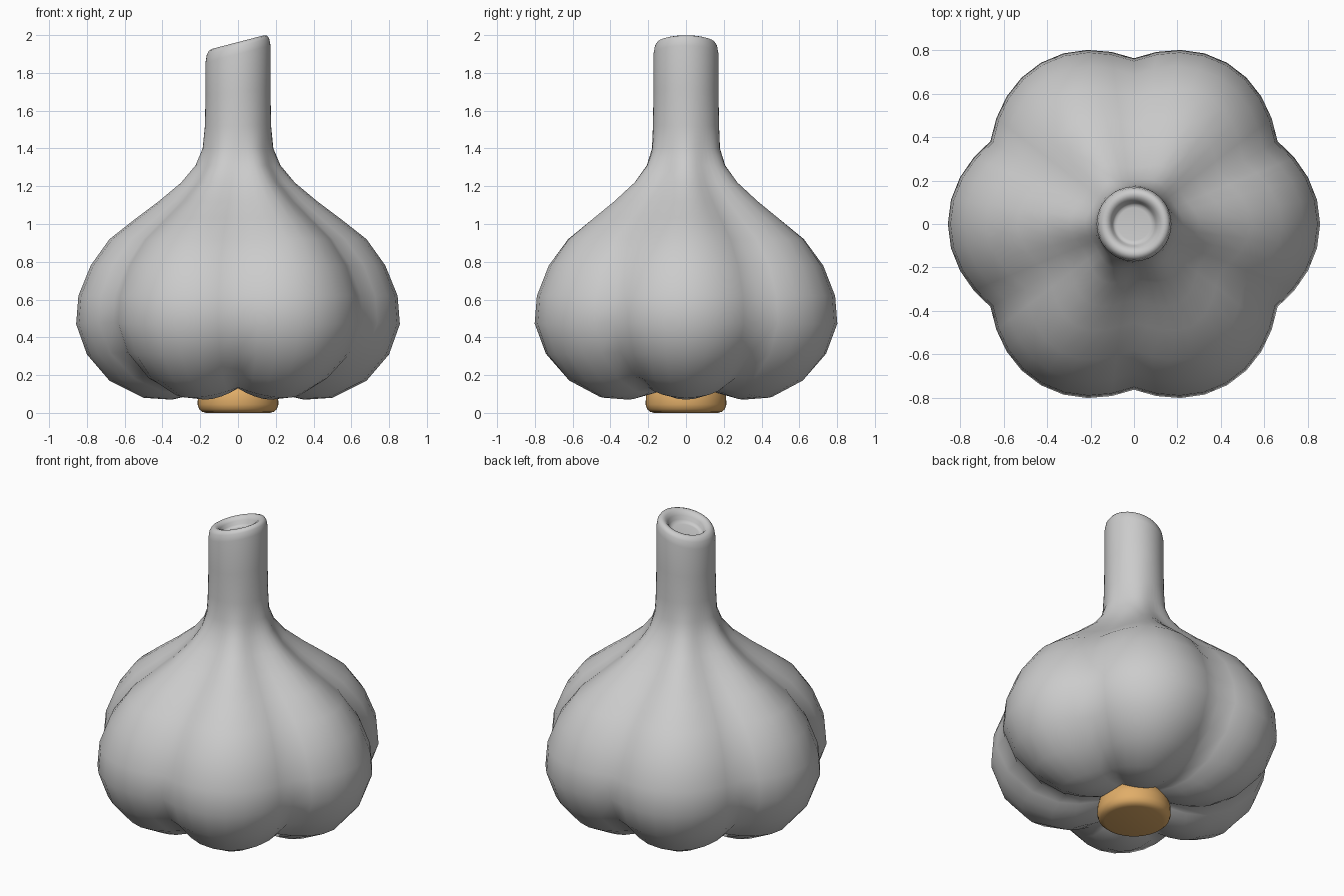
import bpy, bmesh, math

if "Cube" in bpy.data.objects:
    bpy.data.objects.remove(bpy.data.objects["Cube"], do_unlink=True)

LOBES = 6
SEGMENTS = 48


def material(name, color):
    m = bpy.data.materials.new(name)
    m.use_nodes = True
    m.diffuse_color = color
    m.node_tree.nodes["Principled BSDF"].inputs["Base Color"].default_value = color
    return m


def lathe(name, rings, mat):
    """Skin a stack of rings; each ring is a function of angle giving a point."""
    bm = bmesh.new()
    loops = [[bm.verts.new(ring(2 * math.pi * i / SEGMENTS)) for i in range(SEGMENTS)]
             for ring in rings]
    for a, b in zip(loops, loops[1:]):
        for i in range(SEGMENTS):
            j = (i + 1) % SEGMENTS
            bm.faces.new((a[i], a[j], b[j], b[i]))
    bm.faces.new(loops[0][::-1])
    bm.faces.new(loops[-1])
    mesh = bpy.data.meshes.new(name)
    bm.to_mesh(mesh)
    bm.free()
    mesh.materials.append(mat)
    mesh.shade_smooth()
    obj = bpy.data.objects.new(name, mesh)
    bpy.context.collection.objects.link(obj)
    return obj


def clove_ring(crest, valley):
    """Scalloped ring: round crests meeting in creases, softer near the neck."""
    def point(a):
        t = abs(math.cos(LOBES / 2 * a))
        soft = min(max((crest[1] - 0.85) / 0.3, 0), 1)
        t += (t * t - t) * soft
        r, z = (v + (c - v) * t for c, v in zip(crest, valley))
        return r * math.cos(a), r * math.sin(a), z
    return point


def round_ring(r, z, slope=0):
    """Plain ring, tilted up towards +x by the slope."""
    return lambda a: (r * math.cos(a), r * math.sin(a), z + slope * r * math.cos(a))


skin = material("garlic skin", (0.6, 0.6, 0.6, 1))
tan = material("root tan", (0.75, 0.42, 0.14, 1))

# Cloves: (radius, height) along the crest and along the crease
crests = [(0.1, 0.16), (0.22, 0.1), (0.35, 0.07), (0.5, 0.08), (0.68, 0.17),
          (0.8, 0.31), (0.857, 0.47), (0.845, 0.62), (0.78, 0.78), (0.68, 0.92),
          (0.54, 1.03), (0.42, 1.12), (0.3, 1.22), (0.225, 1.31), (0.187, 1.4)]
valleys = [(0.1, 0.17), (0.2, 0.14), (0.3, 0.13), (0.4, 0.135), (0.54, 0.19),
           (0.69, 0.32), (0.763, 0.48), (0.75, 0.62), (0.685, 0.78), (0.58, 0.92),
           (0.455, 1.03), (0.355, 1.12), (0.26, 1.22), (0.205, 1.31), (0.18, 1.4)]
rings = [clove_ring(c, v) for c, v in zip(crests, valleys)]

# Stem with a slanted, rounded rim and a shallow hollow
rings += [round_ring(0.175, 1.52), round_ring(0.172, 1.7, 0.1)]
rim = [(0.172, 1.9), (0.165, 1.94), (0.154, 1.957), (0.138, 1.963), (0.12, 1.957),
       (0.105, 1.938), (0.098, 1.915), (0.088, 1.902), (0.075, 1.9)]
rings += [round_ring(r, z, 0.26) for r, z in rim]
lathe("garlic_bulb", rings, skin)

# Root plate under the bulb
root = [(0.17, 0), (0.19, 0.006), (0.206, 0.02), (0.214, 0.045), (0.212, 0.09), (0.19, 0.17)]
lathe("root_plate", [round_ring(r, z) for r, z in root], tan)
